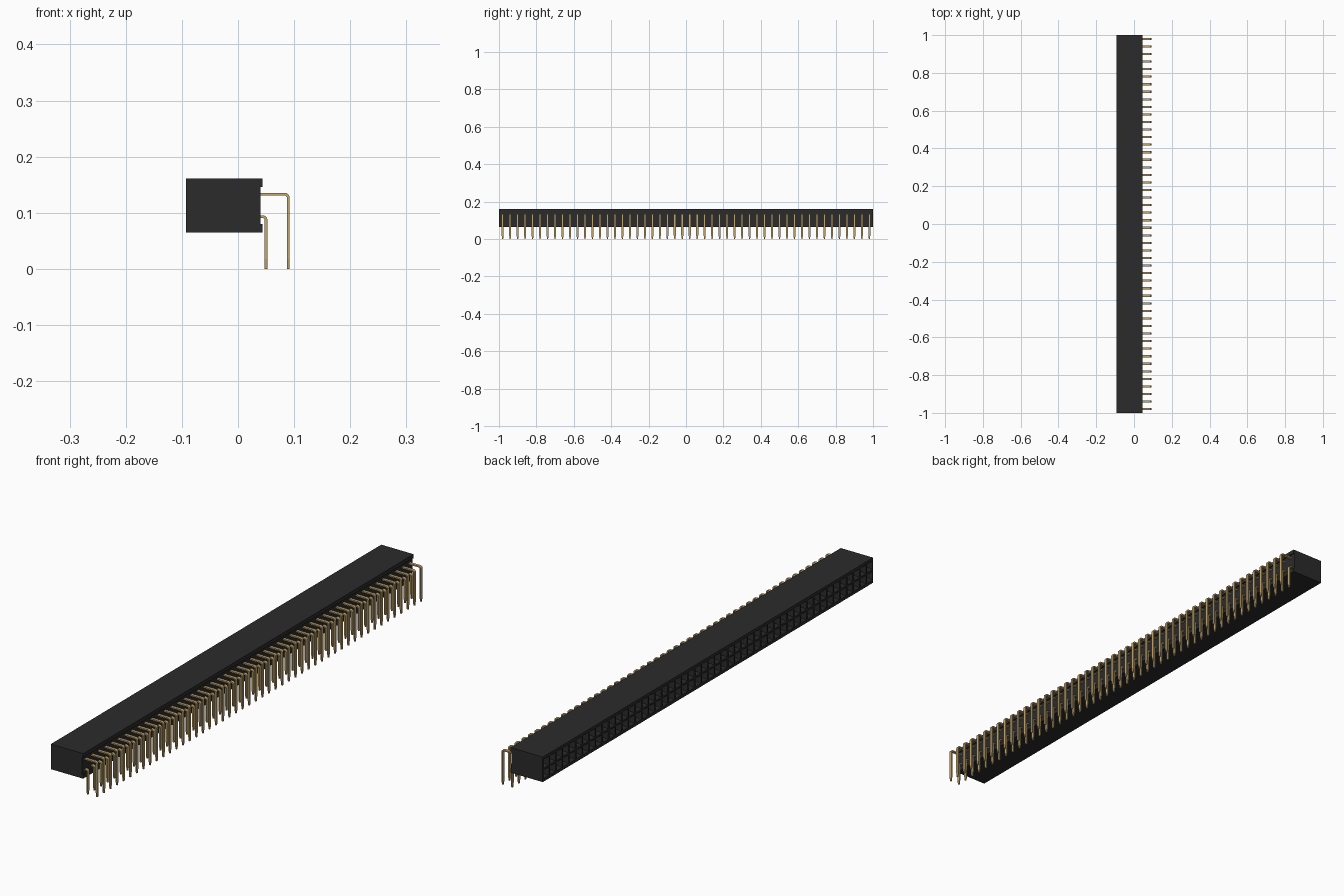
import bpy, bmesh, math

cube = bpy.data.objects.get("Cube")
if cube:
    bpy.data.objects.remove(cube, do_unlink=True)

COUNT = 50
PITCH = 2 / COUNT


def material(name, color, metallic=0.0):
    m = bpy.data.materials.new(name)
    m.use_nodes = True
    m.diffuse_color = color
    m.node_tree.nodes["Principled BSDF"].inputs["Base Color"].default_value = color
    return m


black = material("black plastic", (0.024, 0.024, 0.024, 1))
gold = material("pale gold", (0.55, 0.385, 0.165, 1))


def loft(bm, rings):
    """Skin a list of vertex rings and cap both ends."""
    loops = [[bm.verts.new(p) for p in ring] for ring in rings]
    n = len(loops[0])
    for a, b in zip(loops, loops[1:]):
        for i in range(n):
            j = (i + 1) % n
            bm.faces.new((a[i], a[j], b[j], b[i]))
    bm.faces.new(loops[0])
    bm.faces.new(loops[-1])
    bmesh.ops.recalc_face_normals(bm, faces=bm.faces)


def make_object(name, bm, mat):
    mesh = bpy.data.meshes.new(name)
    bm.to_mesh(mesh)
    bm.free()
    mesh.materials.append(mat)
    obj = bpy.data.objects.new(name, mesh)
    bpy.context.collection.objects.link(obj)
    return obj


# Housing: cross-section with two rear lips, one ring per contact position
profile = [(-0.093, 0.065), (0.044, 0.065), (0.044, 0.080), (0.040, 0.080),
           (0.040, 0.146), (0.044, 0.146), (0.044, 0.161), (-0.093, 0.161),
           (-0.093, 0.153), (-0.093, 0.113), (-0.093, 0.073)]
bm = bmesh.new()
loft(bm, [[(x, -1 + k * PITCH, z) for x, z in profile] for k in range(COUNT + 1)])

# Socket openings: square rim, funnel, then a narrow hole
cells = [f for f in bm.faces
         if f.normal.x < -0.9 and 0.08 < f.calc_center_median().z < 0.146]
bmesh.ops.inset_individual(bm, faces=cells, thickness=0.005, depth=0)
bmesh.ops.inset_individual(bm, faces=cells, thickness=0.007, depth=-0.009)
bmesh.ops.inset_individual(bm, faces=cells, thickness=0.0005, depth=-0.06)
make_object("housing", bm, black)


# Bent flat pins with tapered tips
def pin_row(name, x, z, half_t=0.0025, half_w=0.0055, radius=0.006):
    # stations: centre x, centre z, direction angle of the thickness, half width
    stations = [(0.03, z, math.pi / 2, half_w)]
    for i in range(6):
        a = math.pi / 2 * (1 - i / 5)
        stations.append((x - radius + radius * math.cos(a),
                         z - radius + radius * math.sin(a), a, half_w))
    stations += [(x, 0.018, 0, half_w), (x, 0.0, 0, 0.0025)]
    rings = []
    for cx, cz, a, w in stations:
        dx, dz = half_t * math.cos(a), half_t * math.sin(a)
        rings.append([(cx - dx, -w, cz - dz), (cx + dx, -w, cz + dz),
                      (cx + dx, w, cz + dz), (cx - dx, w, cz - dz)])
    pin_bm = bmesh.new()
    loft(pin_bm, rings)
    row = make_object(name, pin_bm, gold)
    row.location.y = -1 + PITCH / 2
    arr = row.modifiers.new("repeat", "ARRAY")
    arr.count = COUNT
    arr.use_relative_offset = False
    arr.use_constant_offset = True
    arr.constant_offset_displace = (0, PITCH, 0)


pin_row("inner_lower_pins", 0.050, 0.093)
pin_row("outer_upper_pins", 0.0895, 0.133)
